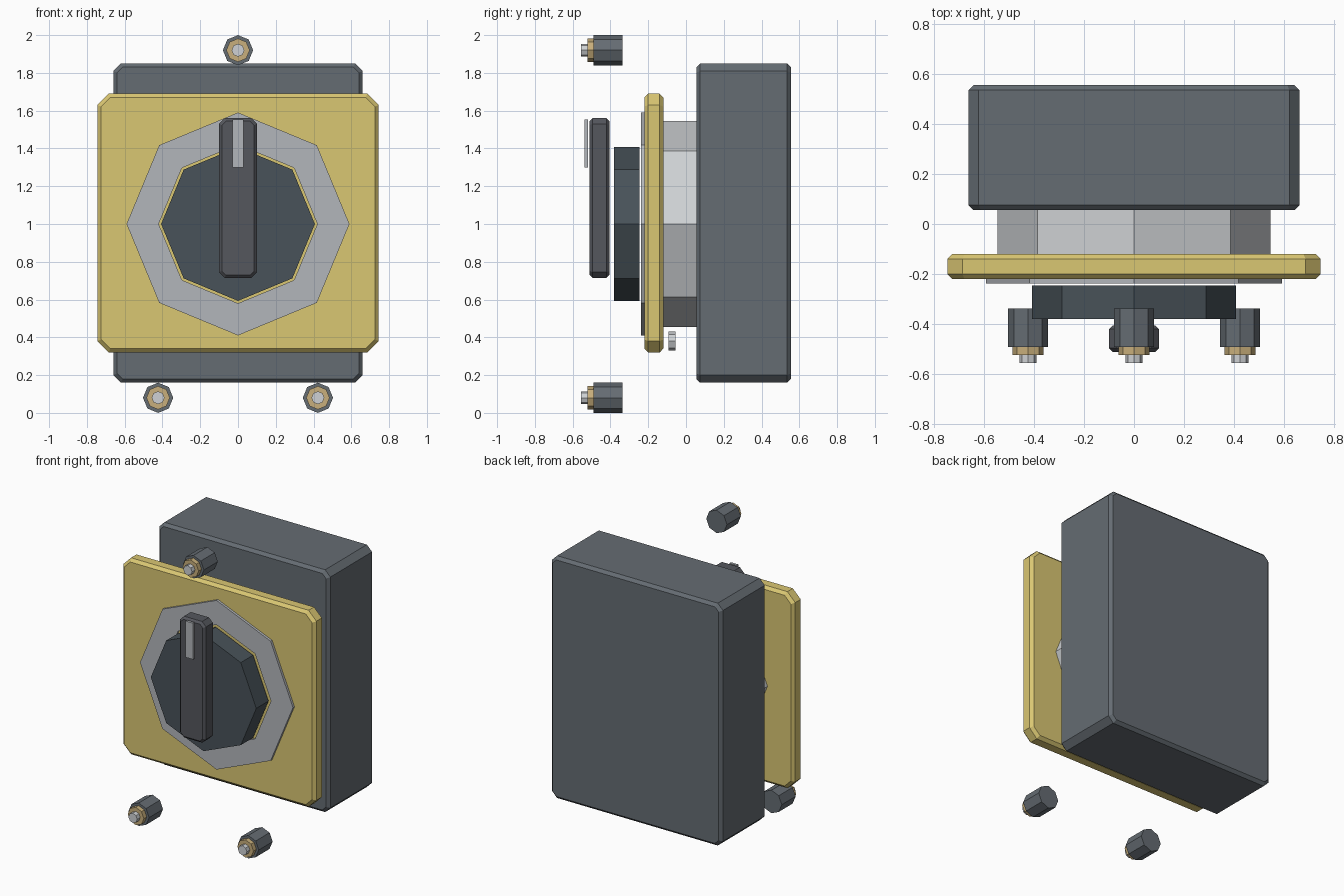
import bpy, bmesh, math
from mathutils import Matrix

if "Cube" in bpy.data.objects:
    bpy.data.objects.remove(bpy.data.objects["Cube"])


def material(name, rgb):
    m = bpy.data.materials.new(name)
    m.diffuse_color = (*rgb, 1)
    m.use_nodes = True
    m.node_tree.nodes["Principled BSDF"].inputs["Base Color"].default_value = m.diffuse_color
    return m


SLATE = material("slate", (0.13, 0.15, 0.17))
DARK = material("dark_slate", (0.065, 0.085, 0.10))
CHARCOAL = material("charcoal", (0.09, 0.095, 0.11))
YELLOW = material("yellow", (0.70, 0.57, 0.17))
BRASS = material("brass", (0.58, 0.43, 0.20))
SILVER = material("silver", (0.45, 0.47, 0.50))
PALE = material("pale_grey", (0.62, 0.64, 0.66))


def finish(bm, name, mat):
    bmesh.ops.recalc_face_normals(bm, faces=bm.faces)
    me = bpy.data.meshes.new(name)
    bm.to_mesh(me)
    bm.free()
    me.materials.append(mat)
    ob = bpy.data.objects.new(name, me)
    bpy.context.collection.objects.link(ob)
    return ob


def box(name, x, y, z, mat, corner=0, rim=0):
    """Box between ranges; corner cuts the depth edges, rim the front and back outline."""
    bm = bmesh.new()
    size = [b - a for a, b in (x, y, z)]
    mid = [(a + b) / 2 for a, b in (x, y, z)]
    bmesh.ops.create_cube(bm, size=1, matrix=Matrix.Translation(mid) @ Matrix.Diagonal((*size, 1)))

    def depth(e):
        return abs(e.verts[0].co.y - e.verts[1].co.y) > 1e-4

    if corner:
        bmesh.ops.bevel(bm, geom=[e for e in bm.edges if depth(e)], offset=corner,
                        segments=1, affect='EDGES')
    if rim:
        bmesh.ops.bevel(bm, geom=[e for e in bm.edges if not depth(e)], offset=rim,
                        segments=1, affect='EDGES')
    return finish(bm, name, mat)


def octagon(name, x, z, r, y0, y1, mat, hole=0):
    """Eight-sided disc along y, or a ring when a hole radius is given."""
    bm = bmesh.new()

    def loop(rad, y):
        return [bm.verts.new((x + rad * math.cos(i * math.pi / 4), y,
                              z + rad * math.sin(i * math.pi / 4))) for i in range(8)]

    loops = [loop(r, y0), loop(r, y1)]
    if hole:
        loops += [loop(hole, y1), loop(hole, y0), loops[0]]
    else:
        for l in loops:
            bm.faces.new(l)
    for a, b in zip(loops, loops[1:]):
        for i in range(8):
            j = (i + 1) % 8
            bm.faces.new((a[i], a[j], b[j], b[i]))
    return finish(bm, name, mat)


# Housing, neck and face plate
box("housing", (-0.66, 0.66), (0.055, 0.555), (0.16, 1.85), SLATE, 0.04, 0.02)
octagon("neck", 0, 1, 0.545, -0.12, 0.06, PALE)
box("face_plate", (-0.745, 0.745), (-0.22, -0.12), (0.32, 1.69), YELLOW, 0.06, 0.02)

# Dial ring and rotary knob
octagon("dial_ring", 0, 1, 0.59, -0.237, -0.218, SILVER, hole=0.42)
octagon("knob_base", 0, 1, 0.407, -0.38, -0.245, DARK)
box("knob_handle", (-0.1, 0.1), (-0.51, -0.405), (0.715, 1.56), CHARCOAL, 0.03, 0.015)
box("pointer_mark", (-0.028, 0.028), (-0.537, -0.52), (1.30, 1.553), SILVER)

# Small screw behind the plate
octagon("rear_screw", 0, 0.38, 0.05, -0.092, -0.055, PALE)

# Three cable glands
for n, (x, z) in enumerate([(0, 1.92), (-0.423, 0.08), (0.423, 0.08)], 1):
    octagon(f"gland_body_{n}", x, z, 0.08, -0.49, -0.337, SLATE)
    octagon(f"gland_collar_{n}", x, z, 0.062, -0.522, -0.488, BRASS)
    octagon(f"gland_tip_{n}", x, z, 0.034, -0.555, -0.52, PALE)
